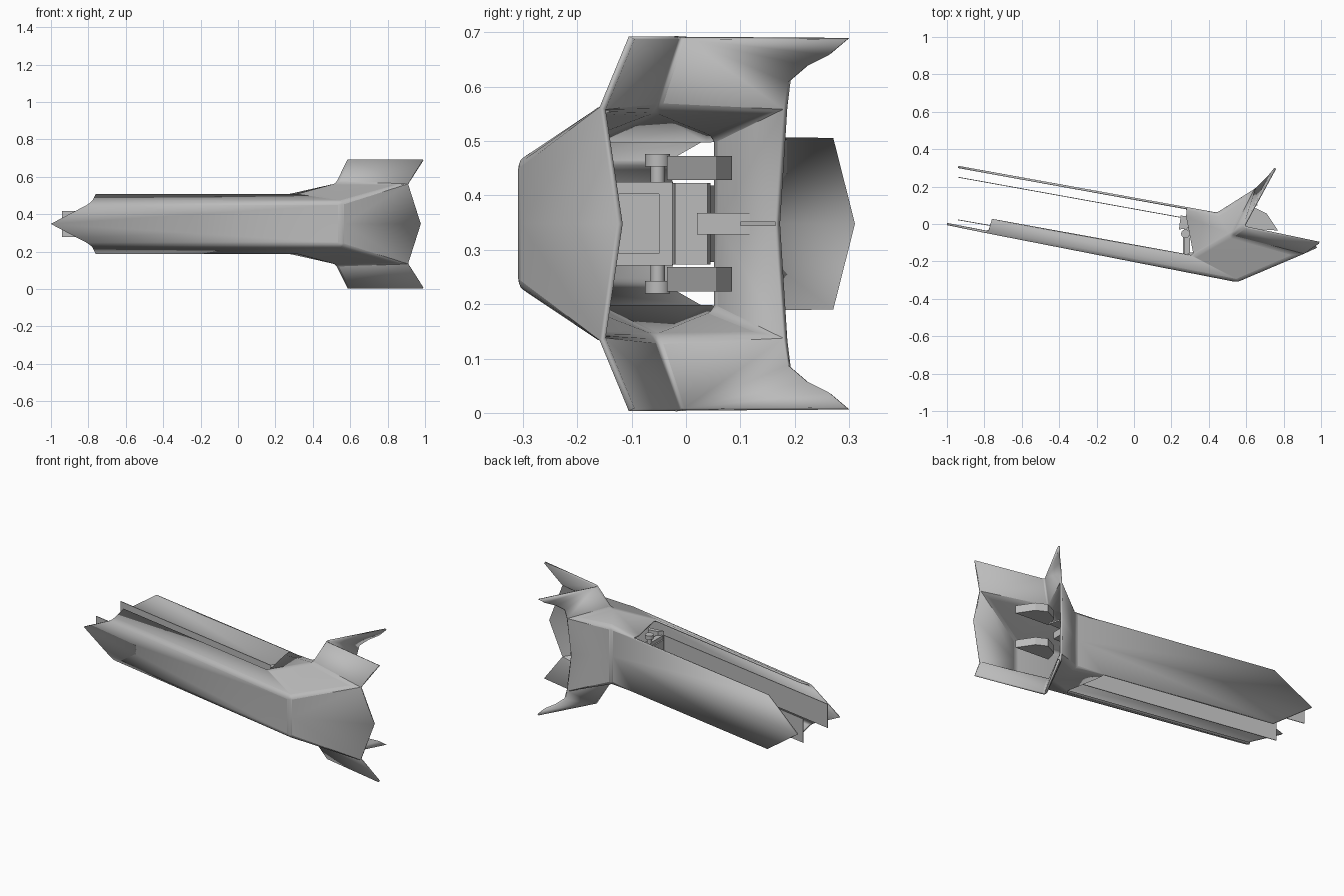
import bpy, bmesh, math
from mathutils import Vector

cube = bpy.data.objects.get("Cube")
if cube:
    bpy.data.objects.remove(cube, do_unlink=True)

MID = 0.348  # height of the symmetry plane

grey = bpy.data.materials.new("plain grey")
grey.use_nodes = True
COLOR = (0.5, 0.5, 0.5, 1)
grey.diffuse_color = COLOR
grey.node_tree.nodes["Principled BSDF"].inputs["Base Color"].default_value = COLOR


def make(name, bm):
    bmesh.ops.recalc_face_normals(bm, faces=bm.faces)
    mesh = bpy.data.meshes.new(name)
    bm.to_mesh(mesh)
    bm.free()
    mesh.materials.append(grey)
    ob = bpy.data.objects.new(name, mesh)
    bpy.context.collection.objects.link(ob)
    ob.location.z = MID
    return ob


def mirror(ob):
    m = ob.modifiers.new("mirror", "MIRROR")
    m.use_axis = (False, False, True)
    m.use_clip = True


def smooth(ob):
    bpy.ops.object.select_all(action="DESELECT")
    ob.select_set(True)
    bpy.context.view_layer.objects.active = ob
    bpy.ops.object.shade_smooth_by_angle(angle=math.radians(30))


def prism(name, outline, low, high, mirrored=False):
    """Extrude an outline in plan between two heights from the mid plane."""
    bm = bmesh.new()
    face = bm.faces.new([bm.verts.new((x, y, low)) for x, y in outline])
    top = bmesh.ops.extrude_face_region(bm, geom=[face])["geom"]
    verts = [g for g in top if isinstance(g, bmesh.types.BMVert)]
    bmesh.ops.translate(bm, verts=verts, vec=(0, 0, high - low))
    ob = make(name, bm)
    if mirrored:
        mirror(ob)
    return ob


def strip(start, end, t):
    """Thin plan outline running from start to end."""
    a, b = Vector(start), Vector(end)
    n = Vector((a.y - b.y, b.x - a.x)).normalized() * t / 2
    return [a - n, b - n, b + n, a + n]


# Upper half of the folded outer shell; heights are from the mid plane
P = {
    "nose": (-1, 0, 0),
    "nose_top": (-.78, -.045, .115),
    "bend": (.55, -.305, .115),
    "bend_mid": (.55, -.305, 0),
    "cheek": (.885, -.16, .21),
    "tail": (.975, -.122, 0),
    "lip_end": (-.76, .025, .155),
    "lip": (.32, -.17, .155),
    "bridge": (.28, .037, .155),
    "rear_joint": (.28, .085, .158),
    "rear_bend": (.445, .055, .165),
    "rear_bend_mid": (.445, .055, 0),
    "rear_corner": (-.72, .265, .158),
    "rear_tip": (-.94, .305, 0),
    "root": (.52, -.06, .21),
    "fin_top": (.585, -.015, .342),
    "fin_tip": (.99, -.1, .342),
    "wing_tip": (.755, .298, .34),
    "wing_a": (.73, .265, .312),
    "wing_b": (.69, .225, .292),
    "wing_c": (.655, .19, .262),
    "wing_root": (.63, .168, .21),
    "wing_mid": (.63, .168, 0),
}
FACES = [
    "nose nose_top bend bend_mid",
    "bend_mid bend cheek tail",
    "nose_top lip_end lip bend",
    "bend lip root",
    "bend root cheek",
    "lip bridge root",
    "bridge rear_joint rear_bend root",
    "rear_tip rear_corner rear_joint rear_bend rear_bend_mid",
    "rear_bend_mid rear_bend wing_root wing_mid",
    "rear_bend root wing_root",
    "cheek root fin_top fin_tip",
    "root fin_top wing_tip wing_a wing_b wing_c wing_root",
]
bm = bmesh.new()
verts = {k: bm.verts.new(v) for k, v in P.items()}
for f in FACES:
    bm.faces.new([verts[k] for k in f.split()])
shell = make("outer_shell", bm)
mirror(shell)
bev = shell.modifiers.new("soft folds", "BEVEL")
bev.width = 0.015
bev.segments = 3
bev.limit_method = "ANGLE"
bev.angle_limit = math.radians(20)
sol = shell.modifiers.new("thickness", "SOLIDIFY")
sol.thickness = 0.012
sol.offset = 0
smooth(shell)

# Thin rails facing each other inside the channel
prism("rear_rail", strip((-.94, .25), (.28, .03), .004), -.07, .07)
prism("front_rail", strip((-.94, .022), (.3, -.195), .004), -.07, .07)

# Hinge frame between the two halves: bars above, below and at both sides
prism("frame_bar", [(.27, -.17), (.30, -.17), (.30, -.025), (.27, -.025)], .055, .077, True)
prism("frame_post", [(.27, -.05), (.30, -.05), (.30, -.025), (.27, -.025)], -.055, .055)
prism("frame_back", [(.262, -.17), (.27, -.17), (.27, -.04), (.262, -.04)], -.055, .055)
prism("frame_foot", [(.27, -.18), (.36, -.17), (.35, -.145), (.29, -.155)], -.1, .1)

# Hinge pins with collars
for name, radius, low, high in (("hinge_pin", .013, .077, .105), ("hinge_collar", .023, .105, .128)):
    ring = [(.275 + radius * math.cos(i * math.tau / 20), -.052 + radius * math.sin(i * math.tau / 20))
            for i in range(20)]
    smooth(prism(name, ring, low, high, True))

# Inner guide flaps, tail block and slot plate
prism("guide_flap", [(.56, -.02), (.77, -.035), (.71, .055), (.65, .085), (.58, .05)], .08, .125, True)
prism("tail_block", [(.45, .02), (.56, .02), (.56, .118), (.47, .065)], -.02, .02)
prism("slot_plate", [(.53, .1), (.66, .1), (.64, .165), (.61, .155)], -.004, .004)
prism("hinge_block", [(.24, -.03), (.3, -.02), (.3, .04), (.25, .045)], -.075, .075)
